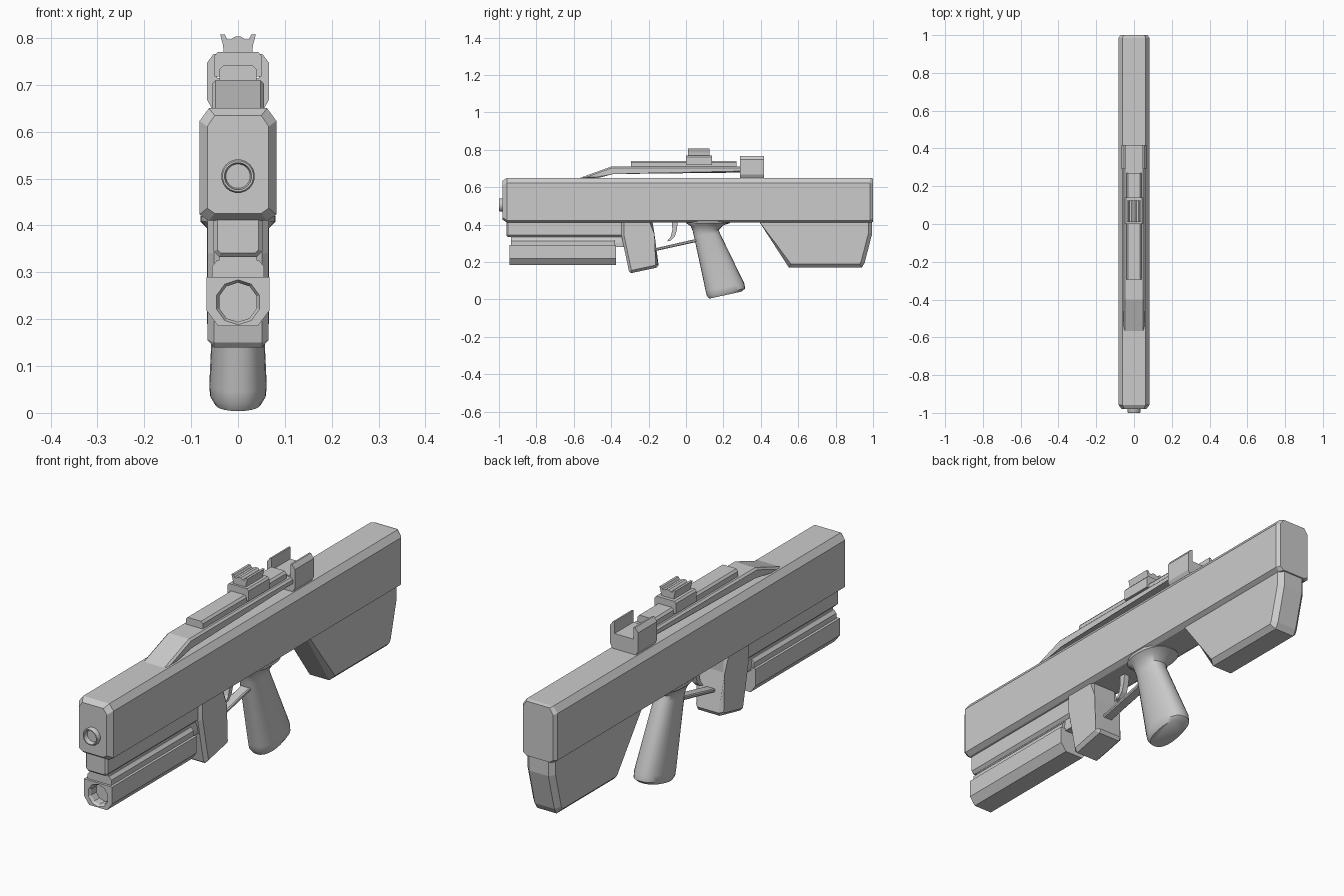
import bpy, bmesh, math
from mathutils import Vector

if "Cube" in bpy.data.objects:
    bpy.data.objects.remove(bpy.data.objects["Cube"])


def finish(name, bm, smooth=False):
    bmesh.ops.recalc_face_normals(bm, faces=bm.faces)
    me = bpy.data.meshes.new(name)
    bm.to_mesh(me)
    bm.free()
    ob = bpy.data.objects.new(name, me)
    bpy.context.collection.objects.link(ob)
    if smooth:
        bpy.ops.object.select_all(action='DESELECT')
        ob.select_set(True)
        bpy.context.view_layer.objects.active = ob
        bpy.ops.object.shade_smooth_by_angle(angle=math.radians(40))
    return ob


def skin(rings):
    """Bridge matching rings of points and cap both ends."""
    bm = bmesh.new()
    vs = [[bm.verts.new(p) for p in r] for r in rings]
    n = len(vs[0])
    for a, b in zip(vs, vs[1:]):
        for i in range(n):
            j = (i + 1) % n
            bm.faces.new((a[i], a[j], b[j], b[i]))
    bm.faces.new(vs[0])
    bm.faces.new(vs[-1])
    return bm


def bevel_caps(bm, axis, b):
    if b > 0:
        lim = max(abs(v.co[axis]) for v in bm.verts)
        lo = min(v.co[axis] for v in bm.verts)
        hi = max(v.co[axis] for v in bm.verts)
        es = [e for e in bm.edges if any(all(abs(v.co[axis] - k) < 1e-5 for v in e.verts) for k in (lo, hi))]
        bmesh.ops.bevel(bm, geom=es, offset=b, segments=1, affect='EDGES')


def side_part(name, yz, w, b=0.0):
    """Side profile given width 2w across x, rims chamfered by b."""
    bm = skin([[(x, y, z) for y, z in yz] for x in (-w, w)])
    bevel_caps(bm, 0, b)
    return finish(name, bm)


def long_part(name, half, y0, y1, b=0.0):
    """Half cross-section (x, z), mirrored in x and run along y."""
    xz = half + [(-x, z) for x, z in reversed(half) if x > 1e-6]
    bm = skin([[(x, y, z) for x, z in xz] for y in (y0, y1)])
    bevel_caps(bm, 1, b)
    return finish(name, bm)


def circle(y, z, r, n):
    return [(r * math.cos(2 * math.pi * (i + .5) / n), y, z + r * math.sin(2 * math.pi * (i + .5) / n))
            for i in range(n)]


# main body: chamfered octagon section, tapered at both ends
half = [(.062, .41), (.082, .423), (.082, .623), (.062, .65)]
section = half + [(-x, z) for x, z in reversed(half)]


def body_ring(y, sx, sz):
    return [(x * sx, y, .53 + (z - .53) * sz) for x, z in section]


finish("body", skin([body_ring(-.98, .80, .87), body_ring(-.957, 1, 1),
                     body_ring(.985, 1, 1), body_ring(1.0, .87, .97)]))

# muzzle with concave bore
finish("muzzle", skin([circle(y, .505, r, 20) for y, r in
       ((-.95, .036), (-.995, .036), (-1.0, .033), (-1.0, .029), (-.98, .026), (-.968, .016), (-.963, .004))]), True)

# shoulder stock
side_part("stock", [(.385, .43), (.395, .41), (.55, .17), (.94, .17), (.955, .195), (.995, .35), (.995, .43)], .066, .02)

# forend, neck and launcher tube
long_part("forend", [(.04, .333), (.052, .345), (.052, .42)], -.96, -.25, .008)
long_part("launcher_neck", [(.045, .28), (.045, .305), (.038, .34)], -.935, -.33)
launcher = long_part("launcher", [(.042, .185), (.067, .218), (.067, .29)], -.945, -.375)
long_part("launcher_rail", [(.067, .295), (.067, .322), (.04, .322), (.04, .285), (.06, .285), (.06, .295)][:2]
          and [(.056, .285), (.056, .312), (.045, .325)], -.935, -.38)
cutter = finish("bore_cutter", skin([circle(-.96, .236, .050, 10), circle(-.945, .236, .048, 10),
                                     circle(-.935, .236, .042, 10), circle(-.90, .236, .042, 10)]))
cutter.hide_render = True
cutter.hide_viewport = True
mod = launcher.modifiers.new("bore", 'BOOLEAN')
mod.operation = 'DIFFERENCE'
mod.object = cutter
mod.solver = 'EXACT'

# angled block behind the launcher
side_part("front_block", [(-.345, .43), (-.345, .34), (-.305, .15), (-.295, .14), (-.155, .17), (-.147, .185),
                          (-.182, .345), (-.182, .43)], .065, .014)

# trigger and guard
side_part("trigger", [(-.075, .42), (-.045, .42), (-.048, .375), (-.06, .335), (-.08, .315), (-.102, .31),
                      (-.082, .335), (-.073, .37)], .012)
side_part("trigger_guard", [(-.18, .255), (-.18, .27), (.07, .327), (.07, .31)], .022, .004)

# pistol grip: tilted ovals set by front point, back point and half width
rings = []
for fy, fz, by, bz, w in ((-.005, .42, .24, .42, .080), (0, .408, .235, .408, .080), (.025, .392, .20, .396, .066),
                          (.036, .365, .175, .372, .052), (.042, .34, .182, .352, .048), (.105, .045, .312, .085, .061),
                          (.111, .02, .316, .058, .060), (.125, .004, .298, .042, .050)):
    f, b = Vector((0, fy, fz)), Vector((0, by, bz))
    ring = []
    for i in range(24):
        t = 2 * math.pi * i / 24
        c, s = math.cos(t), math.sin(t)
        c = math.copysign(abs(c) ** .85, c)
        s = math.copysign(abs(s) ** .85, s)
        ring.append((f + b) / 2 + (f - b) / 2 * c + Vector((w * s, 0, 0)))
    rings.append(ring)
finish("grip", skin(rings), True)

# raised top rail with sloped front leg
side_part("top_rail", [(-.58, .645), (-.40, .71), (.30, .71), (.30, .678), (-.39, .678), (-.485, .645)], .056, .008)
long_part("rail_cover", [(.04, .705), (.04, .732), (.032, .741)], -.295, .27)

# sight mount and notched sight
long_part("sight_mount", [(.05, .718), (.05, .762), (.043, .77)], 0, .14)
long_part("sight", [(.03, .765), (.032, .785), (.038, .807), (.028, .807), (.023, .797), (.014, .797), (.006, .803),
                    (0, .803)], .01, .125)

# open rear bracket
long_part("rear_bracket", [(.055, .648), (.066, .668), (.066, .747), (.052, .766), (.045, .766), (.045, .715)], .29, .418)
